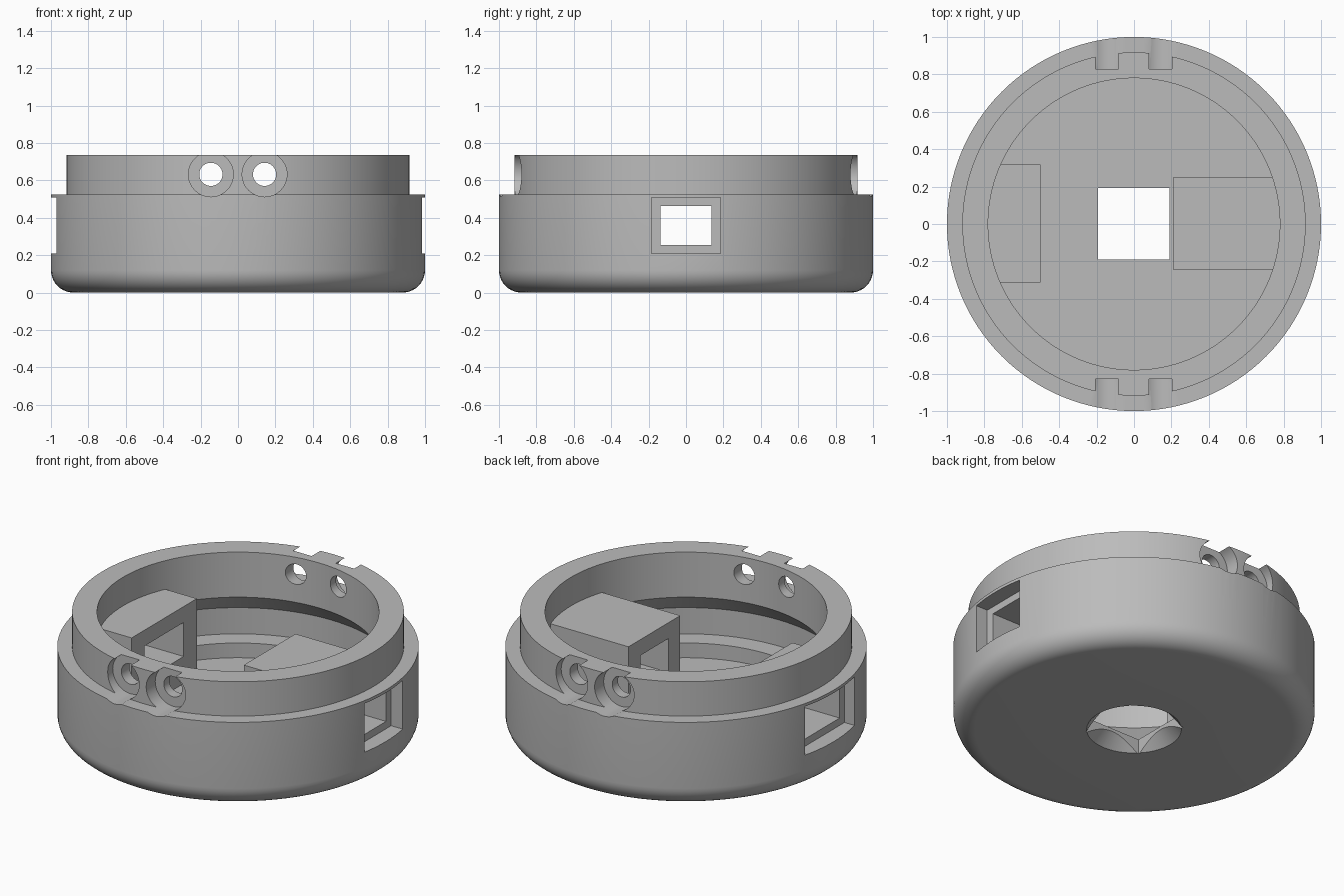
import bpy, bmesh, math
from mathutils import Matrix

if "Cube" in bpy.data.objects:
    bpy.data.objects.remove(bpy.data.objects["Cube"])

grey = bpy.data.materials.new("plain grey")
grey.diffuse_color = (0.5, 0.5, 0.5, 1)
grey.use_nodes = True
grey.node_tree.nodes["Principled BSDF"].inputs["Base Color"].default_value = grey.diffuse_color


def add(name, bm):
    bmesh.ops.recalc_face_normals(bm, faces=bm.faces)
    me = bpy.data.meshes.new(name)
    bm.to_mesh(me)
    bm.free()
    ob = bpy.data.objects.new(name, me)
    me.materials.append(grey)
    bpy.context.collection.objects.link(ob)
    return ob


def lathe(name, profile, n=128):
    """Revolve (radius, z) points; both ends lie on the axis."""
    bm = bmesh.new()
    verts = [bm.verts.new((r, 0, z)) for r, z in profile]
    edges = [bm.edges.new(p) for p in zip(verts, verts[1:])]
    bmesh.ops.spin(bm, geom=verts + edges, cent=(0, 0, 0), axis=(0, 0, 1),
                   angle=math.tau, steps=n, use_duplicate=False)
    bmesh.ops.remove_doubles(bm, verts=bm.verts, dist=1e-5)
    return add(name, bm)


def box(name, x, y, z):
    bm = bmesh.new()
    bmesh.ops.create_cube(bm, size=1)
    for v in bm.verts:
        v.co = [(a + b) / 2 + c * (b - a) for c, (a, b) in zip(v.co, (x, y, z))]
    return add(name, bm)


def rod(name, x, z, r, y0, y1):
    """Cylinder running along y."""
    bm = bmesh.new()
    m = Matrix.Translation((x, (y0 + y1) / 2, z)) @ Matrix.Rotation(math.pi / 2, 4, 'X')
    bmesh.ops.create_cone(bm, cap_ends=True, segments=48, radius1=r, radius2=r,
                          depth=abs(y1 - y0), matrix=m)
    return add(name, bm)


def combine(target, tool, op):
    mod = target.modifiers.new("cut", 'BOOLEAN')
    mod.operation, mod.object, mod.solver = op, tool, 'EXACT'
    bpy.context.view_layer.objects.active = target
    bpy.ops.object.modifier_apply(modifier=mod.name)
    bpy.data.objects.remove(tool)


# Round housing: rounded base, stepped neck, undercut cavity and lower ledge
R = 0.12
fillet = [(1 - R + R * math.sin(a), R - R * math.cos(a))
          for a in (math.pi / 2 * i / 10 for i in range(11))]
housing = lathe("housing", [(0, 0)] + fillet + [
    (1, 0.525), (0.918, 0.525), (0.918, 0.735), (0.78, 0.735), (0.78, 0.46),
    (0.9, 0.34), (0.9, 0.18), (0.78, 0.18), (0.78, 0.09), (0, 0.09)])

# Two socket blocks grown out of the side walls
for x, y in (((-1, -0.5), (-0.312, 0.317)), ((0.212, 1), (-0.247, 0.252))):
    block = box("socket_block", x, y, (0.05, 0.56))
    limit = lathe("limit", [(0, 0), (0.908, 0), (0.908, 0.7), (0, 0.7)])
    combine(block, limit, 'INTERSECT')
    combine(housing, block, 'UNION')

# Side windows: shallow outer pocket and a narrower passage through the block
for x_out, x_pocket, x_in, wide, narrow in (
        (1.1, 0.905, 0.1, 0.185, 0.136), (-1.1, -0.905, -0.4, 0.237, 0.19)):
    for end, half, z in ((x_pocket, wide, (0.21, 0.507)),
                         (x_in, narrow, (0.255, 0.463))):
        combine(housing, box("window_cut", sorted((x_out, end)), (-half, half), z),
                'DIFFERENCE')

# Screw holes with counterbores, front and back
for side in (-1, 1):
    for x in (-0.145, 0.142):
        combine(housing, rod("bore", x, 0.632, 0.12, side * 0.83, side * 1.2), 'DIFFERENCE')
        combine(housing, rod("hole", x, 0.632, 0.062, side * 0.6, side * 1.1), 'DIFFERENCE')

# Square floor opening with a conical countersink from below
combine(housing, box("square_cut", (-0.192, 0.19), (-0.19, 0.192), (-0.1, 0.2)), 'DIFFERENCE')
combine(housing, lathe("countersink", [(0, -0.02), (0.282, -0.02), (0.19, 0.072), (0, 0.072)]),
        'DIFFERENCE')

# Smooth round walls, crisp edges
bpy.ops.object.select_all(action='DESELECT')
housing.select_set(True)
bpy.context.view_layer.objects.active = housing
bpy.ops.object.shade_smooth_by_angle(angle=math.radians(30))
